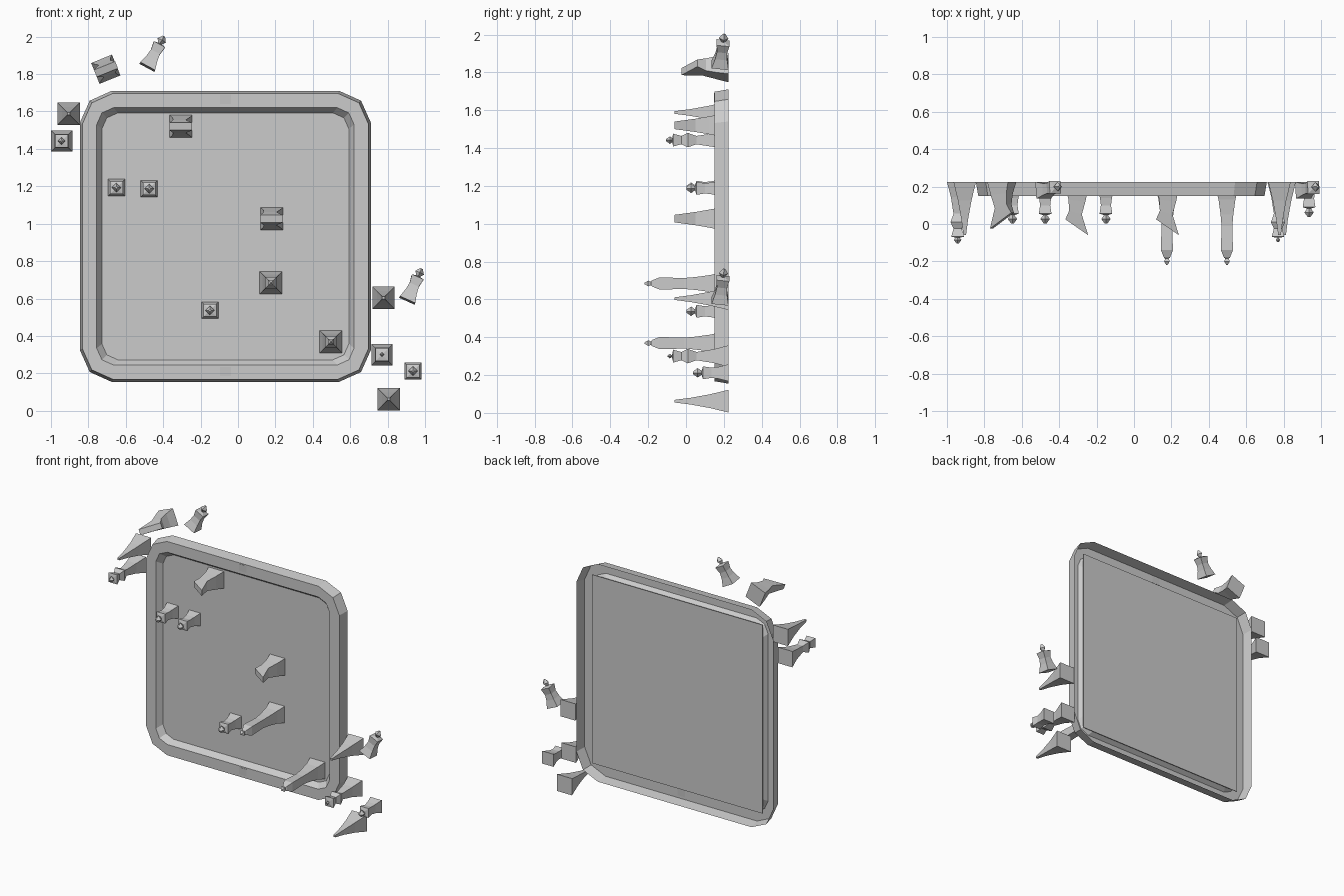
import bpy, bmesh, math
from mathutils import Matrix, Vector

if "Cube" in bpy.data.objects:
    bpy.data.objects.remove(bpy.data.objects["Cube"], do_unlink=True)


def material(name, v):
    m = bpy.data.materials.new(name)
    m.use_nodes = True
    m.diffuse_color = (v, v, v, 1)
    m.node_tree.nodes["Principled BSDF"].inputs["Base Color"].default_value = (v, v, v, 1)
    return m


GREY = material("stone grey", 0.6)
PLATE = material("plate grey", 0.55)
BACK = 0.225       # plane of the rim and loose pieces
PANEL = 0.19       # plane of the board
CX, CZ = -0.0675, 0.9325


def add_rings(bm, rings, caps=True):
    """Skin a list of equal-length point rings."""
    loops = [[bm.verts.new(p) for p in ring] for ring in rings]
    n = len(loops[0])
    for a, b in zip(loops, loops[1:]):
        for i in range(n):
            j = (i + 1) % n
            bm.faces.new((a[i], a[j], b[j], b[i]))
    if caps:
        bm.faces.new(loops[0])
        bm.faces.new(loops[-1][::-1])


def finish(bm, name, matrix=Matrix(), mat=GREY):
    bmesh.ops.recalc_face_normals(bm, faces=bm.faces)
    mesh = bpy.data.meshes.new(name)
    bm.to_mesh(mesh)
    bm.free()
    mesh.materials.append(mat)
    ob = bpy.data.objects.new(name, mesh)
    ob.matrix_world = matrix
    bpy.context.collection.objects.link(ob)
    return ob


def box(name, centre, size, mat):
    bm = bmesh.new()
    bmesh.ops.create_cube(bm, size=1)
    bmesh.ops.scale(bm, vec=size, verts=bm.verts)
    finish(bm, name, Matrix.Translation(centre), mat)


# Board frame: hollow tray rim with clipped corners
def outline(half, cut, y):
    quarter = [(half, half - cut), (half - cut * 0.31, half - cut * 0.31), (half - cut, half)]
    pts = []
    for k in range(4):
        rot = Matrix.Rotation(k * math.pi / 2, 2)
        pts += [rot @ Vector(p) for p in quarter]
    return [(CX + p.x, y, CZ + p.y) for p in pts]


bm = bmesh.new()
add_rings(bm, [outline(0.778, 0.17, BACK), outline(0.765, 0.165, 0.15),
               outline(0.688, 0.09, 0.15), outline(0.66, 0.085, PANEL)], caps=False)
finish(bm, "board_frame")

# Square board panel and the two small rim plates
box("board_panel", (CX, PANEL + 0.002, CZ), (1.35, 0.004, 1.35), GREY)
for name, z in (("upper_rim_plate", 1.665), ("lower_rim_plate", 0.21)):
    box(name, (CX, 0.15, z), (0.06, 0.003, 0.05), PLATE)


# Pieces are modelled along -y with the base at the origin
def square_rings(profile, turn=0):
    return [[(r * math.sqrt(2) * math.cos(turn + math.pi / 4 + k * math.pi / 2), -h,
              r * math.sqrt(2) * math.sin(turn + math.pi / 4 + k * math.pi / 2))
             for k in range(4)] for h, r in profile]


def turned_piece(profile, finial=None):
    def build(name, matrix):
        bm = bmesh.new()
        add_rings(bm, square_rings(profile))
        if finial:
            h, r = finial
            add_rings(bm, square_rings([(h - r, r * 0.2), (h, r * 0.71), (h + r, r * 0.2)],
                                       math.pi / 4))
        finish(bm, name, matrix)
    return build


pawn = turned_piece([(0, 0.045), (0.05, 0.032), (0.09, 0.027), (0.135, 0.034), (0.142, 0.012)],
                    (0.163, 0.025))
bishop = turned_piece([(0, 0.06), (0.1, 0.036), (0.2, 0.018), (0.285, 0.007)])
QUEEN = [(0, 0.057), (0.08, 0.036), (0.17, 0.022), (0.215, 0.038), (0.25, 0.022),
         (0.293, 0.034), (0.298, 0.01)]
queen = turned_piece(QUEEN, (0.31, 0.02))
queen_small = turned_piece(QUEEN, (0.31, 0.012))
king = turned_piece([(0, 0.06), (0.06, 0.045), (0.14, 0.034), (0.2, 0.029), (0.33, 0.032),
                     (0.37, 0.016), (0.375, 0.009), (0.39, 0.015), (0.41, 0.003)])


def knight(name, matrix):
    """Square column that ends in a slanted nose towards +x."""
    bm = bmesh.new()
    rows = [(0, 0, -0.06, 0.06, 0.06), (0.06, 0.07, -0.045, 0.045, 0.047),
            (0.12, 0.14, -0.042, 0.026, 0.035), (0.165, 0.25, -0.062, 0.06, 0.02)]
    add_rings(bm, [[(xl, -hl, -z), (xr, -hr, -z), (xr, -hr, z), (xl, -hl, z)]
                   for hl, hr, xl, xr, z in rows])
    finish(bm, name, matrix)


def stand(x, z, y, turn=0):
    return Matrix.Translation((x, y, z)) @ Matrix.Rotation(math.radians(turn), 4, 'Y')


# Pieces on the board
for i, (x, z) in enumerate([(-0.65, 1.193), (-0.475, 1.187), (-0.15, 0.537)]):
    pawn(f"board_pawn_{i + 1}", stand(x, z, PANEL))
for i, (x, z) in enumerate([(-0.305, 1.52), (0.18, 1.027)]):
    knight(f"board_knight_{i + 1}", stand(x, z, PANEL))
for i, (x, z) in enumerate([(0.176, 0.684), (0.497, 0.369)]):
    king(f"king_{i + 1}", stand(x, z, PANEL))

# Pieces beside the board
for i, (x, z) in enumerate([(-0.905, 1.588), (0.778, 0.604), (0.805, 0.062)]):
    bishop(f"loose_bishop_{i + 1}", stand(x, z, BACK))
queen("loose_queen_1", stand(-0.943, 1.442, BACK))
queen_small("loose_queen_2", stand(0.77, 0.3, BACK))
pawn("loose_pawn", stand(0.936, 0.212, BACK))
knight("loose_knight", stand(-0.707, 1.826, BACK, -202))

# Fallen pawns lying on their sides
for i, (base, head) in enumerate([((-0.485, 0.18, 1.838), (-0.4, 0.201, 1.995)),
                                  ((0.905, 0.18, 0.59), (0.982, 0.201, 0.762))]):
    axis = (Vector(head) - Vector(base)).normalized()
    side = Vector((0, 1, 0)).cross(axis).normalized()
    rot = Matrix((side, -axis, side.cross(-axis))).transposed().to_4x4()
    pawn(f"fallen_pawn_{i + 1}", Matrix.Translation(base) @ rot)
